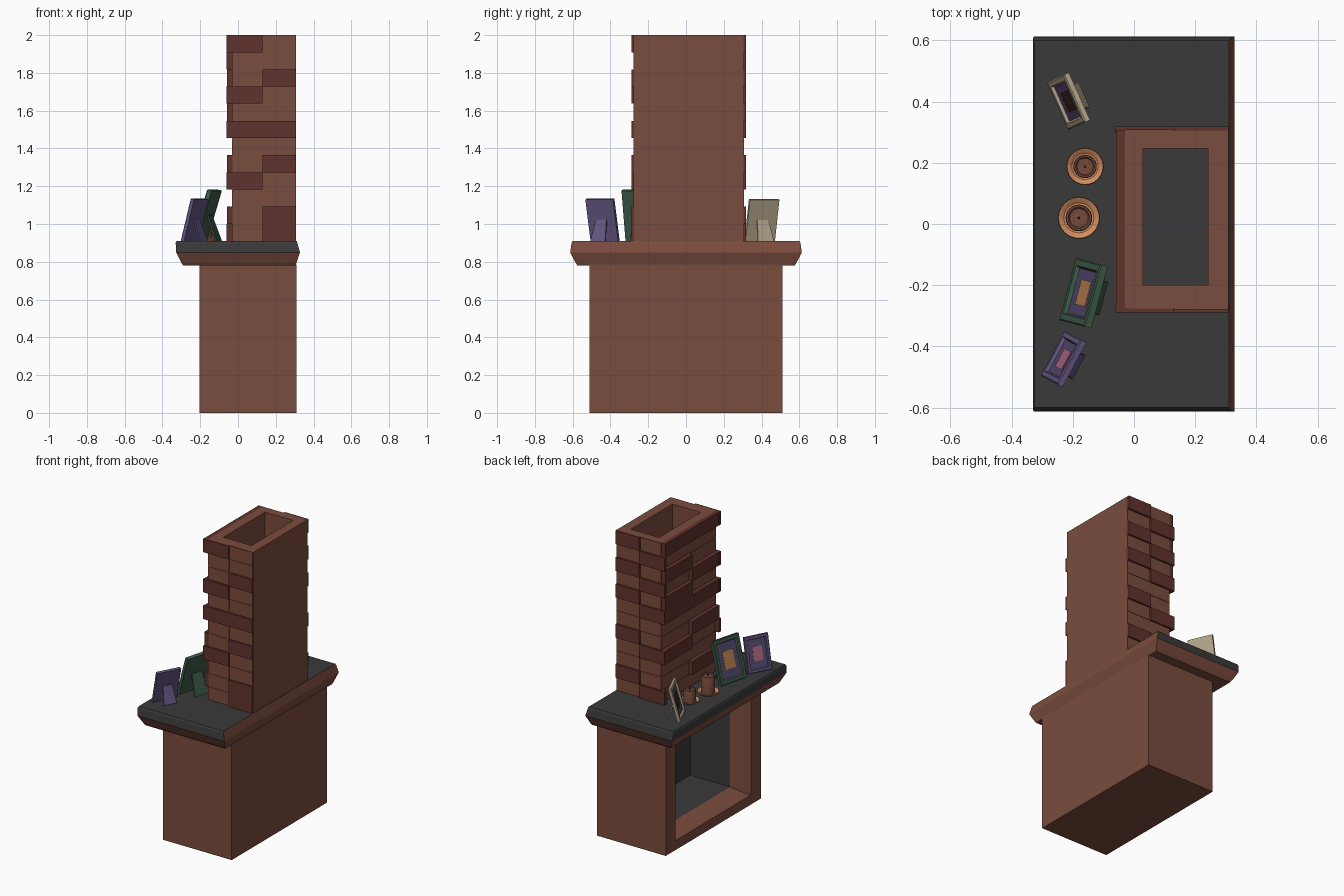
import bpy, bmesh, math
from mathutils import Matrix

if "Cube" in bpy.data.objects:
    bpy.data.objects.remove(bpy.data.objects["Cube"])


def material(name, hexcol):
    m = bpy.data.materials.new(name)
    rgb = [int(hexcol[i:i + 2], 16) / 255 for i in (0, 2, 4)]
    m.diffuse_color = [((c + 0.055) / 1.055) ** 2.4 for c in rgb] + [1]
    m.use_nodes = True
    m.node_tree.nodes["Principled BSDF"].inputs["Base Color"].default_value = m.diffuse_color
    return m


BRICK = material("brick", "7a4c3d")
DARK_BRICK = material("dark_brick", "61322d")
SLATE = material("slate", "3a3a3a")
CREAM = material("cream", "b3a58a")
GREEN = material("green", "3c5a47")
PURPLE = material("purple", "645580")
MAT = material("picture_mat", "54496e")
ORANGE = material("orange", "b87f50")
PINK = material("pink", "a9657f")
BROWN = material("brown", "42261f")
COPPER = material("copper", "d08c60")
WAX = material("wax", "744a3b")


def loft(name, rings, mats, segs=None, cap=0, matrix=None):
    """Skin equal-length rings; segs gives the material slot per band."""
    bm = bmesh.new()
    vs = [[bm.verts.new(p) for p in r] for r in rings]
    n = len(rings[0])
    for s, (a, b) in enumerate(zip(vs, vs[1:])):
        for i in range(n):
            j = (i + 1) % n
            f = bm.faces.new((a[i], a[j], b[j], b[i]))
            f.material_index = segs[s] if segs else 0
    bm.faces.new(vs[0])
    bm.faces.new(vs[-1]).material_index = cap
    bmesh.ops.recalc_face_normals(bm, faces=bm.faces)
    if matrix:
        bm.transform(matrix)
    me = bpy.data.meshes.new(name)
    bm.to_mesh(me)
    bm.free()
    for m in mats:
        me.materials.append(m)
    ob = bpy.data.objects.new(name, me)
    bpy.context.collection.objects.link(ob)
    return ob


def rect_z(z, x0, x1, y0, y1):
    return [(x0, y0, z), (x1, y0, z), (x1, y1, z), (x0, y1, z)]


def rect_x(x, y0, y1, z0, z1):
    return [(x, y0, z0), (x, y1, z0), (x, y1, z1), (x, y0, z1)]


def box(name, mat, x0, x1, y0, y1, z0, z1, matrix=None):
    return loft(name, [rect_z(z0, x0, x1, y0, y1), rect_z(z1, x0, x1, y0, y1)],
                [mat], matrix=matrix)


# Hearth body with splayed opening and slate-lined firebox, open to -x
loft("hearth_body", [
    rect_x(0.31, -0.51, 0.51, 0, 0.785),
    rect_x(-0.205, -0.51, 0.51, 0, 0.785),
    rect_x(-0.205, -0.405, 0.405, 0.065, 0.73),
    rect_x(-0.15, -0.405, 0.405, 0.065, 0.73),
    rect_x(-0.07, -0.375, 0.375, 0.095, 0.70),
    rect_x(0.23, -0.375, 0.375, 0.095, 0.70),
], [BRICK, SLATE], [0, 0, 0, 0, 1], cap=1)

# Mantel shelf: brick moulding below, slate slab above, brick along the back
mantel = loft("mantel", [
    rect_z(0.78, -0.29, 0.305, -0.575, 0.575),
    rect_z(0.795, -0.30, 0.31, -0.585, 0.585),
    rect_z(0.85, -0.327, 0.328, -0.613, 0.613),
    rect_z(0.90, -0.33, 0.314, -0.606, 0.606),
    rect_z(0.91, -0.325, 0.311, -0.60, 0.60),
], [BRICK, SLATE], [0, 0, 1, 1], cap=1)
for p in mantel.data.polygons:
    if p.normal.x > 0.5:
        p.material_index = 0

# Hollow chimney
X0, X1, Y0, Y1 = -0.03, 0.308, -0.276, 0.305
loft("chimney", [
    rect_z(0.91, X0, X1, Y0, Y1), rect_z(2, X0, X1, Y0, Y1),
    rect_z(2, 0.03, 0.242, -0.20, 0.247), rect_z(0.912, 0.03, 0.242, -0.20, 0.247),
], [BRICK, SLATE], cap=1)

# Chimney bricks: raised dark ones, nearly flush plain ones between them
ROW = 1.09 / 12
XM, YM = 0.13, 0.015
FRONT = {0: "B", 1: "B", 3: "A", 4: "B", 6: "AB", 8: "A", 9: "B", 11: "A"}
BACK = {0: "A", 1: "B", 3: "A", 4: "B", 6: "A", 7: "B", 8: "A", 9: "B", 10: "A", 11: "B"}
LEFT = {1: "A", 3: "B", 4: "A", 6: "AB", 7: "B", 8: "A", 9: "B", 11: "AB"}
for r in range(12):
    z0, z1 = 0.91 + r * ROW, 0.91 + (r + 1) * ROW
    for half in "AB":
        for side, pattern in (("front", FRONT), ("back", BACK)):
            raised = half in pattern.get(r, "")
            out = 0.013 if raised else 0.003
            left = -0.06 if raised else X0
            xa, xb = (left, XM) if half == "A" else (XM, X1)
            ya, yb = (Y0 - out, Y0 + 0.01) if side == "front" else (Y1 - 0.01, Y1 + out)
            g = 0 if raised else 0.002
            box(f"brick_{side}_{r}{half}", DARK_BRICK if raised else BRICK,
                xa + g, xb - g, ya, yb, z0 + g, z1 - g)
        raised = half in LEFT.get(r, "")
        ya, yb = (Y0, YM) if half == "A" else (YM, Y1)
        g = 0 if raised else 0.002
        box(f"brick_left_{r}{half}", DARK_BRICK if raised else BRICK,
            -0.058 if raised else X0 - 0.003, X0 + 0.01, ya + g, yb - g, z0 + g, z1 - g)


def picture_frame(name, x, y, turn, tilt, w, h, d, color, art):
    """Leaning frame; x, y is the middle of its lower front edge."""
    place = Matrix.Translation((x, y, 0.911)) @ Matrix.Rotation(math.radians(turn), 4, 'Z')
    t = math.radians(tilt)
    lean = place @ Matrix.Rotation(t, 4, 'Y')
    b = w * 0.14
    k = w / 2

    def ring(px, i):
        return rect_x(px, -k + i, k - i, i, h - i)
    loft(name + "_frame", [ring(d, 0), ring(0.004, 0), ring(0, 0.004), ring(0, b * 0.8),
                           ring(d * 0.5, b)],
         [color, MAT], cap=1, matrix=lean)
    box(name + "_picture", art, d * 0.5 - 0.002, d * 0.5 + 0.002,
        -w * 0.2, w * 0.2, h * 0.3, h * 0.7, lean)
    # Tapered easel leg behind the frame
    top = h * 0.5 * math.cos(t)
    xt = h * 0.5 * math.sin(t) + d * 0.9
    xf = xt + h * 0.17
    loft(name + "_leg", [rect_z(0, xf, xf + 0.008, -w * 0.27, w * 0.27),
                         rect_z(top, xt, xt + 0.008, -w * 0.19, w * 0.19)],
         [color], matrix=place)


picture_frame("cream", -0.25, 0.385, 24, 15, 0.17, 0.23, 0.02, CREAM, BROWN)
picture_frame("green", -0.217, -0.212, -15, 17, 0.21, 0.285, 0.026, GREEN, ORANGE)
picture_frame("purple", -0.266, -0.422, -28, 15, 0.165, 0.232, 0.022, PURPLE, PINK)


def lathe(name, x, y, profile, mat, n=24):
    rings = [[(x + r * math.cos(2 * math.pi * i / n), y + r * math.sin(2 * math.pi * i / n),
               0.91 + z) for i in range(n)] for r, z in profile]
    ob = loft(name, rings, [mat])
    bpy.context.view_layer.objects.active = ob
    ob.select_set(True)
    bpy.ops.object.shade_smooth_by_angle(angle=math.radians(35))
    ob.select_set(False)


# Candles on copper dishes
for i, (x, y, r, h) in enumerate([(-0.16, 0.188, 0.06, 0.09), (-0.18, 0.02, 0.068, 0.125)]):
    lathe(f"dish_{i}", x, y, [(r * 0.65, 0), (r * 0.8, 0.004), (r, 0.016), (r * 0.98, 0.02),
                              (r * 0.9, 0.018), (r * 0.72, 0.009)], COPPER)
    c = r * 0.64
    lathe(f"candle_{i}", x, y, [(c, 0.008), (c, h - 0.005), (c * 0.94, h), (c * 0.8, h),
                                (c * 0.7, h - 0.006)], WAX)
    lathe(f"wick_{i}", x, y, [(0.004, h - 0.008), (0.003, h + 0.015)], BROWN, 8)
